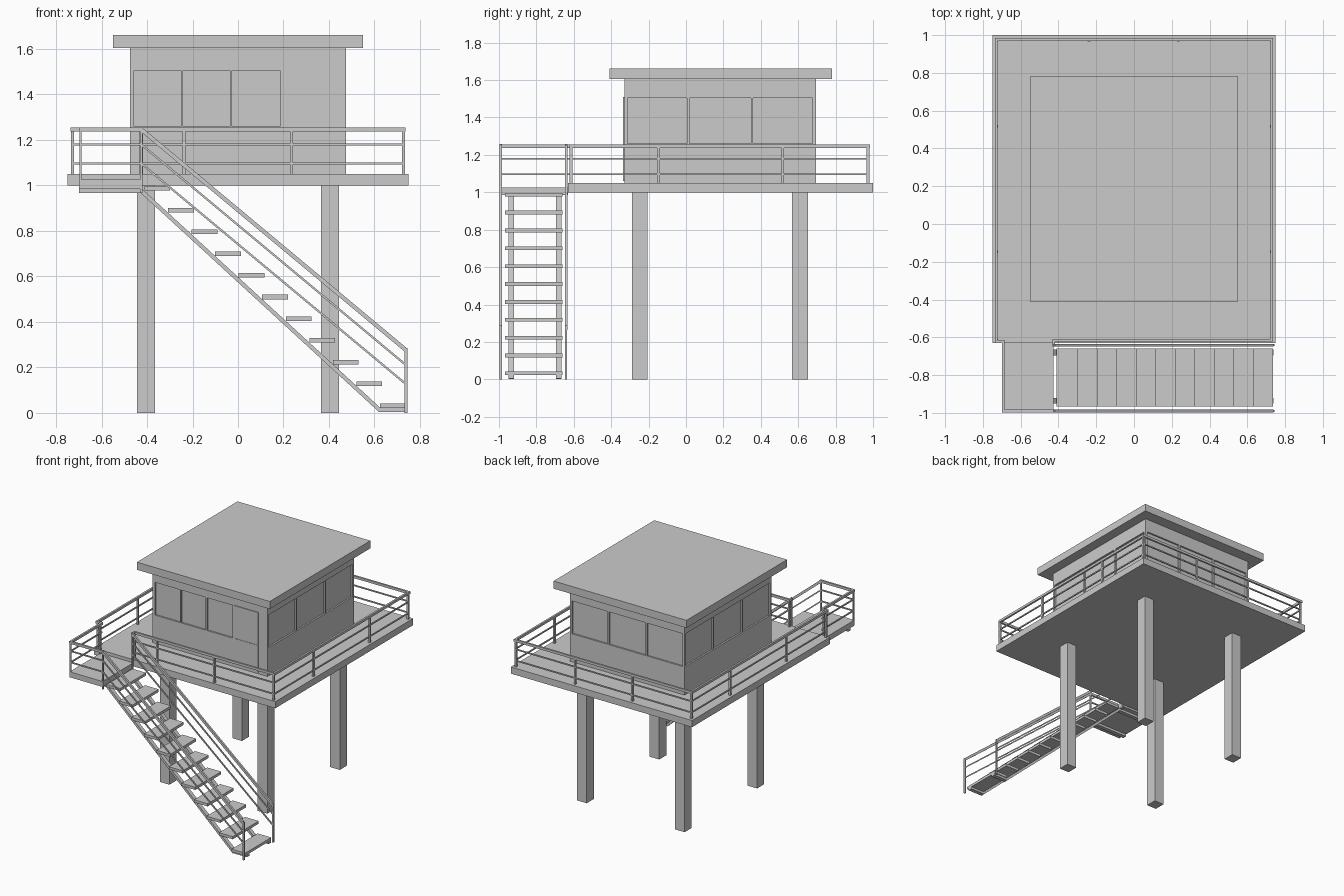
import bpy
from mathutils import Vector

if "Cube" in bpy.data.objects:
    bpy.data.objects.remove(bpy.data.objects["Cube"])

BOX_FACES = [(0, 3, 2, 1), (4, 5, 6, 7), (0, 1, 5, 4), (1, 2, 6, 5), (2, 3, 7, 6), (3, 0, 4, 7)]


def make(name, solids):
    """One object from a list of eight-cornered solids."""
    verts, faces = [], []
    for s in solids:
        n = len(verts)
        verts += s
        faces += [tuple(n + i for i in f) for f in BOX_FACES]
    me = bpy.data.meshes.new(name)
    me.from_pydata(verts, [], faces)
    ob = bpy.data.objects.new(name, me)
    bpy.context.collection.objects.link(ob)
    return ob


def box(x0, x1, y0, y1, z0, z1):
    return [(x, y, z) for z in (z0, z1)
            for x, y in ((x0, y0), (x1, y0), (x1, y1), (x0, y1))]


def beam(p, q, w, h, ext=0.0):
    """Bar from p to q with upright ends; w wide, h tall."""
    p, q = Vector(p), Vector(q)
    d = q - p
    flat = Vector((d.x, d.y, 0))
    d = d / flat.length
    p, q = p - d * ext, q + d * ext
    side = Vector((-flat.y, flat.x, 0)).normalized() * w / 2
    up = Vector((0, 0, h / 2))
    return [tuple(c + k) for k in (-up, up) for c in (p + side, p - side, q - side, q + side)]


def post(x, y, z0, z1, w=0.014):
    return box(x - w / 2, x + w / 2, y - w / 2, y + w / 2, z0, z1)


# Legs
for fb, y in (("front", -0.247), ("back", 0.61)):
    for lr, x in (("left", -0.405), ("right", 0.405)):
        make(f"{fb}_{lr}_leg", [box(x - 0.04, x + 0.04, y - 0.042, y + 0.042, 0, 1.0)])

# Deck, landing and roof
make("deck", [box(-0.75, 0.75, -0.63, 1.0, 1.0, 1.05)])
make("landing", [box(-0.698, -0.425, -0.995, -0.63, 0.985, 1.026)])
make("roof", [box(-0.55, 0.55, -0.41, 0.78, 1.605, 1.662)])

# Cabin: solid bands below and above a recessed glazed band
X, Y0, Y1 = 0.475, -0.33, 0.695
ZB, ZT, R = 1.26, 1.505, 0.012
make("cabin_lower_wall", [box(-X, X, Y0, Y1, 1.05, ZB)])
make("cabin_upper_wall", [box(-X, X, Y0, Y1, ZT, 1.605)])
make("window_glass", [box(-X + R, X - R, Y0 + R, Y1 - R, ZB, ZT)])
C = 0.018
bars = [box(sx - C / 2, sx + C / 2, sy - C / 2, sy + C / 2, ZB, ZT)
        for sx in (-X + C / 2, X - C / 2) for sy in (Y0 + C / 2, Y1 - C / 2)]
for x in (-0.246, -0.031):                       # front mullions
    bars.append(box(x - 0.005, x + 0.005, Y0, Y0 + R, ZB, ZT))
bars.append(box(0.185, X - C, Y0, Y0 + R, ZB, ZT))
for i in (1, 2):                                 # back and side mullions
    x = -X + 2 * X * i / 3
    y = Y0 + (Y1 - Y0) * i / 3
    bars.append(box(x - 0.006, x + 0.006, Y1 - R, Y1, ZB, ZT))
    for s in (-1, 1):
        a, b = sorted((s * X, s * (X - R)))
        bars.append(box(a, b, y - 0.006, y + 0.006, ZB, ZT))
make("window_mullions", bars)

# Door
make("door", [box(0.2, 0.4, Y0 - 0.003, Y0 + 0.01, 1.06, 1.51)])
make("door_frame", [box(0.2, 0.21, Y0 - 0.006, Y0, 1.06, 1.51),
                    box(0.39, 0.4, Y0 - 0.006, Y0, 1.06, 1.51),
                    box(0.21, 0.39, Y0 - 0.006, Y0, 1.5, 1.51),
                    box(0.21, 0.39, Y0 - 0.006, Y0, 1.255, 1.265)])

# Stair treads
make("stair_treads", [box(0.624 - 0.1035 * i, 0.737 - 0.1035 * i, -0.967, -0.66,
                          0.022 + 0.0955 * i, 0.042 + 0.0955 * i) for i in range(11)])

# Stringers: flat under the landing, sloping, flat at the foot
path = [(-0.698, 0.976), (-0.425, 0.976), (0.622, 0.014), (0.738, 0.014)]
for name, y in (("outer_stringer", -0.935), ("inner_stringer", -0.68)):
    make(name, [beam((a[0], y, a[1]), (b[0], y, b[1]), 0.03, 0.018 if i != 1 else 0.024)
                for i, (a, b) in enumerate(zip(path, path[1:]))])

# Railing: one run from the outer stair foot round the deck to the inner stair foot
DROP = 0.97
run = [(0.739, -0.99, -DROP), (-0.425, -0.99, 0), (-0.692, -0.99, 0), (-0.692, -0.622, 0),
       (-0.73, -0.622, 0), (-0.73, 0.977, 0), (0.73, 0.977, 0), (0.73, -0.615, 0),
       (-0.425, -0.615, 0), (-0.425, -0.641, 0), (0.739, -0.641, -DROP)]
for name, z, w, h in (("top_rail", 1.246, 0.014, 0.018),
                      ("middle_rail", 1.18, 0.008, 0.009),
                      ("lower_rail", 1.096, 0.008, 0.009)):
    bars = []
    for a, b in zip(run, run[1:]):
        slope = a[2] != b[2]
        bars.append(beam((a[0], a[1], a[2] + z), (b[0], b[1], b[2] + z), w,
                         h * 1.3 if slope else h, 0 if slope else w / 2))
    make(name, bars)

# Railing posts
posts = [post(x, y, 1.05, 1.24) for x in (-0.727, 0.727) for y in (-0.615, -0.147, 0.517, 0.973)]
posts += [post(x, y, 1.05, 1.24) for x in (-0.238, 0.235) for y in (-0.615, 0.973)]
posts.append(post(-0.425, -0.615, 1.05, 1.24))
make("deck_rail_posts", posts)
make("landing_rail_posts", [post(-0.692, -0.99, 0.985, 1.24, 0.01),
                            post(-0.692, -0.64, 0.985, 1.24, 0.01),
                            post(-0.425, -0.99, 0.967, 1.24, 0.01),
                            post(-0.425, -0.641, 0.967, 1.24, 0.01)])
make("stair_foot_posts", [post(0.739, y, 0, 0.285, 0.012) for y in (-0.99, -0.641)])
